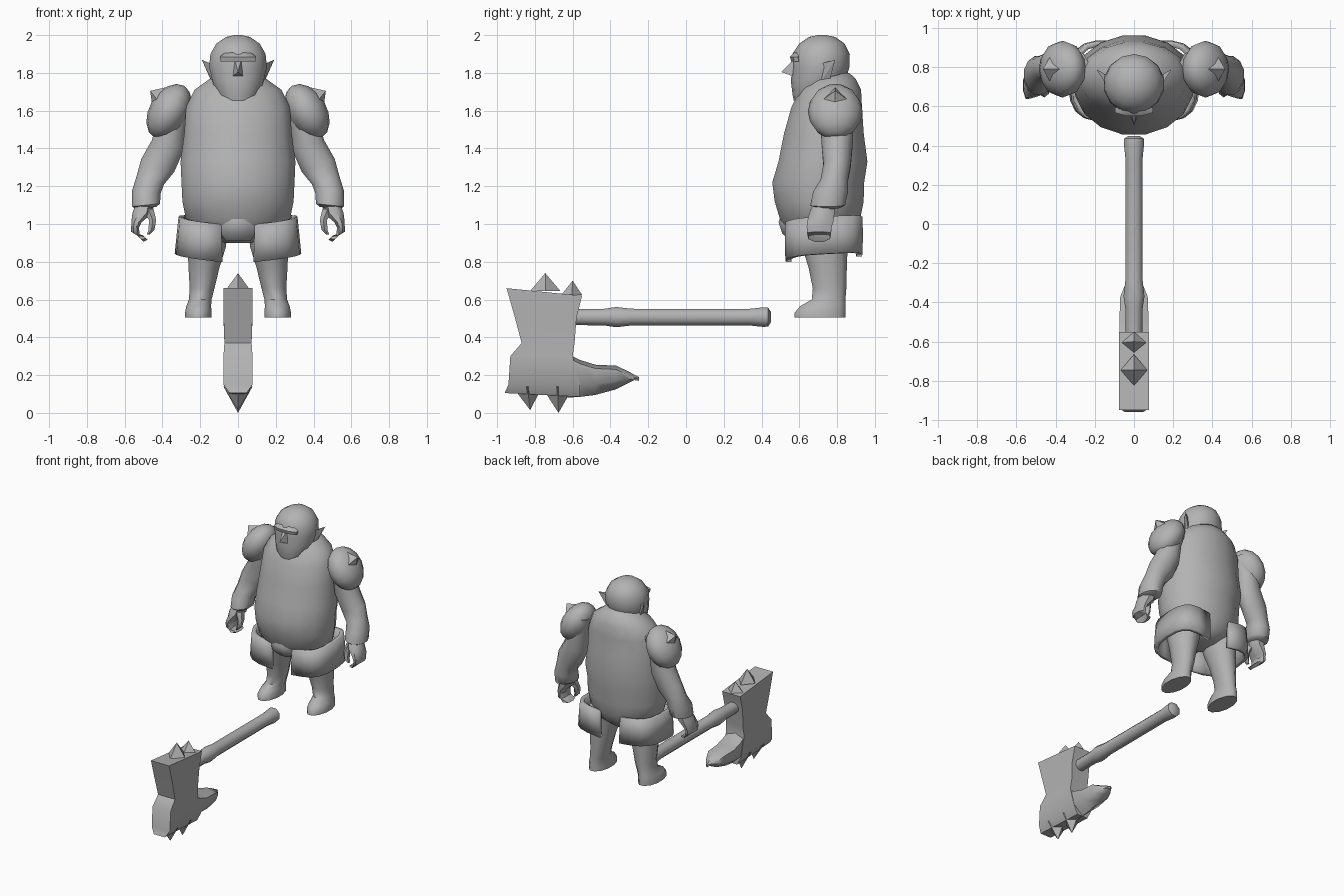
import bpy, bmesh, math
from mathutils import Matrix, Vector

skin = bpy.data.materials.new("plain_grey")
skin.diffuse_color = (0.45, 0.45, 0.45, 1)


def finish(name, bm, mirror=False, angle=50):
    bmesh.ops.recalc_face_normals(bm, faces=bm.faces)
    me = bpy.data.meshes.new(name)
    bm.to_mesh(me)
    bm.free()
    me.materials.append(skin)
    ob = bpy.data.objects.new(name, me)
    bpy.context.collection.objects.link(ob)
    bpy.context.view_layer.objects.active = ob
    ob.select_set(True)
    bpy.ops.object.shade_smooth_by_angle(angle=math.radians(angle))
    ob.select_set(False)
    if mirror:
        ob.modifiers.new("Mirror", 'MIRROR').use_bisect_axis[0] = False
    return ob


def skin_rings(bm, rings):
    vs = [[bm.verts.new(p) for p in r] for r in rings]
    n = len(vs[0])
    for a, b in zip(vs, vs[1:]):
        for i in range(n):
            bm.faces.new((a[i], a[(i + 1) % n], b[(i + 1) % n], b[i]))
    bm.faces.new(vs[0])
    bm.faces.new(vs[-1])


def oval(x, y, z, rx, ry, tilt=0, pitch=0, n=12):
    """Ring around a centre; tilt raises its +x side, pitch raises its +y side."""
    out = []
    for i in range(n):
        t = 2 * math.pi * (i + 0.5) / n
        dx, dy = rx * math.cos(t), ry * math.sin(t)
        out.append((x + dx, y + dy, z + dx * tilt + dy * pitch))
    return out


def loft(name, rows, mirror=False, n=12, angle=50):
    bm = bmesh.new()
    skin_rings(bm, [oval(*r, n=n) for r in rows])
    return finish(name, bm, mirror, angle)


def spike(name, base, tip, mirror=False):
    bm = bmesh.new()
    b = [bm.verts.new(p) for p in base]
    t = bm.verts.new(tip)
    bm.faces.new(b)
    for i in range(len(b)):
        bm.faces.new((b[i], b[(i + 1) % len(b)], t))
    return finish(name, bm, mirror, 30)


def ball(name, loc, scale, rot_y=0, mirror=False, seg=(12, 8)):
    bm = bmesh.new()
    m = (Matrix.Translation(loc) @ Matrix.Rotation(rot_y, 4, 'Y')
         @ Matrix.Diagonal((*scale, 1)))
    bmesh.ops.create_uvsphere(bm, u_segments=seg[0], v_segments=seg[1], radius=1, matrix=m)
    return finish(name, bm, mirror)


# Torso with heavy belly and sloping shoulders
loft("torso", [
    (0, .72, .90, .08, .12), (0, .72, .95, .20, .18), (0, .71, 1.02, .28, .215),
    (0, .705, 1.12, .30, .24), (0, .70, 1.22, .305, .248), (0, .725, 1.33, .31, .24),
    (0, .73, 1.48, .29, .215), (0, .745, 1.62, .28, .19), (0, .765, 1.71, .235, .165),
    (0, .775, 1.77, .15, .125), (0, .775, 1.80, .09, .09)], n=16)

# Head, nose, ears
loft("head", [
    (0, .64, 1.655, .085, .07), (0, .665, 1.68, .115, .10), (0, .70, 1.76, .14, .145),
    (0, .715, 1.83, .157, .15), (0, .715, 1.90, .150, .152), (0, .72, 1.955, .118, .12),
    (0, .72, 1.99, .065, .07), (0, .72, 2.0, .02, .02)], n=14)
spike("nose", [(-.035, .585, 1.775), (.035, .585, 1.775), (.016, .57, 1.87), (-.016, .57, 1.87)],
      (0, .505, 1.805))
spike("ear", [(.135, .70, 1.845), (.15, .765, 1.85), (.125, .75, 1.72), (.125, .70, 1.73)],
      (.192, .79, 1.87), True)
loft("brow", [(0, .585, 1.86, .10, .03), (0, .58, 1.885, .105, .032), (0, .595, 1.91, .07, .02)], n=8)

# Arms
loft("arm", [
    (.31, .80, 1.66, .08, .09), (.355, .80, 1.52, .085, .09), (.37, .80, 1.42, .088, .085, .3),
    (.425, .80, 1.31, .090, .075, .4), (.465, .785, 1.23, .075, .075, .3),
    (.485, .765, 1.17, .078, .095, .1), (.487, .75, 1.10, .077, .095, -.1),
    (.487, .745, 1.085, .055, .07, -.1)], True)

# Hands: palm, curled fingers, thumb
loft("palm", [(.49, .735, 1.12, .05, .06), (.505, .72, 1.06, .058, .072),
              (.537, .71, 1.01, .030, .075), (.545, .705, .98, .022, .07)], True, 8)
loft("fingers", [(.545, .705, .99, .022, .072), (.543, .705, .95, .024, .068, .4),
                 (.525, .705, .93, .026, .062, 1.0), (.49, .71, .928, .012, .055, 1.0)], True, 8)
loft("thumb", [(.475, .70, 1.08, .032, .04), (.452, .68, 1.02, .022, .03),
               (.458, .67, .97, .018, .024), (.475, .67, .945, .009, .014)], True, 6)

# Shoulder pads with a spike each
ball("shoulder_pad", (.365, .79, 1.595), (.105, .145, .158), math.radians(-30), True)
spike("pad_spike", [(.375, .79, 1.725), (.425, .72, 1.655), (.45, .79, 1.60), (.425, .86, 1.655)],
      (.465, .79, 1.705), True)

# Legs and feet
loft("leg", [
    (.16, .73, 1.0, .11, .16), (.165, .735, .88, .105, .125), (.18, .75, .77, .085, .105),
    (.19, .76, .66, .068, .092), (.20, .755, .60, .062, .092), (.208, .725, .565, .068, .125),
    (.21, .71, .53, .073, .140), (.21, .71, .505, .073, .140)], True)

# Hip guards: curved plates round the outside of each thigh
bm = bmesh.new()
grid = []
for z, rx, ry in ((1.03, .165, .205), (.93, .175, .208), (.83, .185, .205)):
    row = []
    for i in range(11):
        t = math.radians(-104 + 20.8 * i)
        c, s = math.cos(t), math.sin(t)
        x = .15 + math.copysign(abs(c) ** .7, c) * rx
        row.append(bm.verts.new((x, .73 + math.copysign(abs(s) ** .7, s) * ry, z + .015 * s + (x - .23) * .12)))
    grid.append(row)
for a, b in zip(grid, grid[1:]):
    for i in range(10):
        bm.faces.new((a[i], a[i + 1], b[i + 1], b[i]))
guard = finish("hip_guard", bm, True, 40)
sol = guard.modifiers.new("Solidify", 'SOLIDIFY')
sol.thickness = .03

# Front cloth knot
loft("loincloth", [(0, .60, .91, .07, .05), (0, .565, .95, .10, .06), (0, .55, 1.01, .09, .065),
                   (0, .56, 1.07, .07, .05), (0, .58, 1.09, .03, .03)], n=8, angle=40)

# Axe handle: lofted along y with collars
bm = bmesh.new()
rings = []
for y, r in ((-.62, .045), (-.43, .048), (-.37, .058), (-.29, .048), (.33, .047), (.41, .056),
             (.435, .054), (.45, .03)):
    rings.append([(r * math.cos(math.pi * (i + .5) / 4), y, .507 + r * math.sin(math.pi * (i + .5) / 4))
                  for i in range(8)])
skin_rings(bm, rings)
finish("axe_handle", bm, angle=50)

# Axe head: stacked box sections (y back, z back, y front, z front, half width)
bm = bmesh.new()
skin_rings(bm, [[(-w, y0, z0), (w, y0, z0), (w, y1, z1), (-w, y1, z1)] for y0, z0, y1, z1, w in (
    (-.95, .66, -.55, .62, .077), (-.91, .52, -.58, .50, .077), (-.87, .37, -.59, .37, .072),
    (-.93, .30, -.60, .30, .077), (-.94, .15, -.56, .15, .077), (-.96, .105, -.56, .085, .045))])
finish("axe_head", bm, angle=50)

# Axe horn: tapering hook behind the blade
bm = bmesh.new()
skin_rings(bm, [[(-w, y, b + (t - b) * .35), (-w, y, t - .02), (0, y, t), (w, y, t - .02),
                 (w, y, b + (t - b) * .35), (0, y, b)] for y, t, b, w in (
    (-.64, .32, .08, .07), (-.56, .28, .085, .074), (-.48, .255, .095, .074),
    (-.37, .25, .125, .070), (-.31, .222, .155, .045), (-.25, .19, .185, .004))])
finish("axe_horn", bm, angle=60)

# Axe spikes (base centre y, base z, half length, half width, tip y, tip z)
for i, (y, z, h, w, ty, tz) in enumerate((
        (-.745, .645, .08, .068, -.745, .74), (-.605, .625, .055, .062, -.60, .70),
        (-.84, .14, .08, .077, -.825, .015), (-.68, .14, .085, .077, -.675, .0))):
    spike(f"axe_spike_{i + 1}", [(w, y, z), (0, y + h, z), (-w, y, z), (0, y - h, z)], (0, ty, tz))
